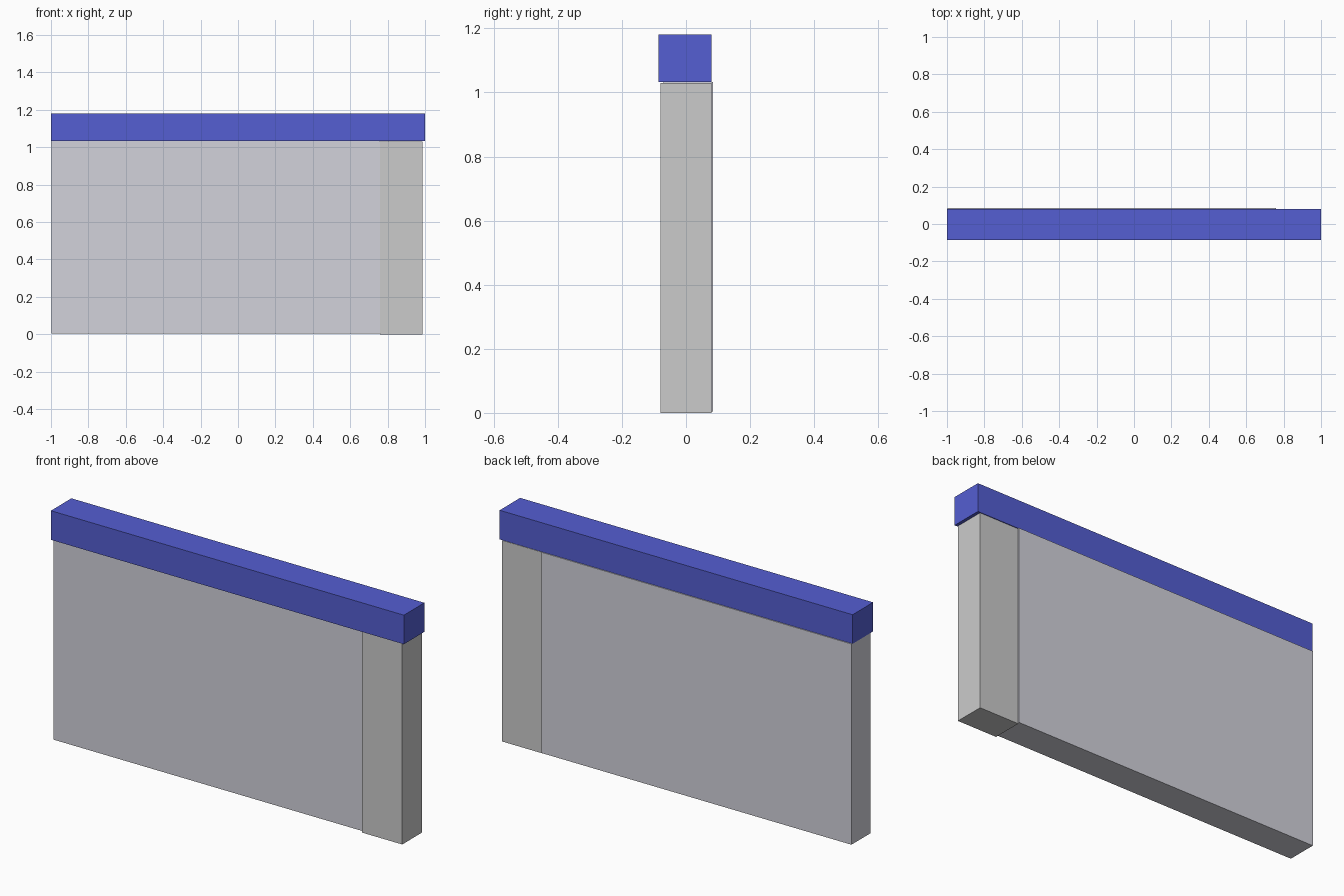
import bpy

if "Cube" in bpy.data.objects:
    bpy.data.objects.remove(bpy.data.objects["Cube"])


def material(name, color):
    mat = bpy.data.materials.new(name)
    mat.diffuse_color = (*color, 1)
    mat.use_nodes = True
    mat.node_tree.nodes["Principled BSDF"].inputs["Base Color"].default_value = mat.diffuse_color
    return mat


def box(name, x, y, z, mat=None):
    """Box from (min, max) ranges on each axis."""
    bpy.ops.mesh.primitive_cube_add(
        size=1, location=[(a + b) / 2 for a, b in (x, y, z)])
    obj = bpy.context.object
    obj.name = name
    obj.scale = [b - a for a, b in (x, y, z)]
    bpy.ops.object.transform_apply(location=False, rotation=False, scale=True)
    if mat:
        obj.data.materials.append(mat)
    return obj


blue = material("blue_paint", (0.089, 0.112, 0.645))
pale = material("pale_panel", (0.645, 0.645, 0.708))

# Wall panel, slightly set back from the post at the front
box("wall_panel", (-0.997, 0.758), (-0.071, 0.085), (0.004, 1.032), pale)

# End post on the right
box("end_post", (0.758, 0.986), (-0.079, 0.079), (0, 1.03))

# Blue beam along the top
box("top_beam", (-1, 1), (-0.086, 0.08), (1.032, 1.181), blue)
